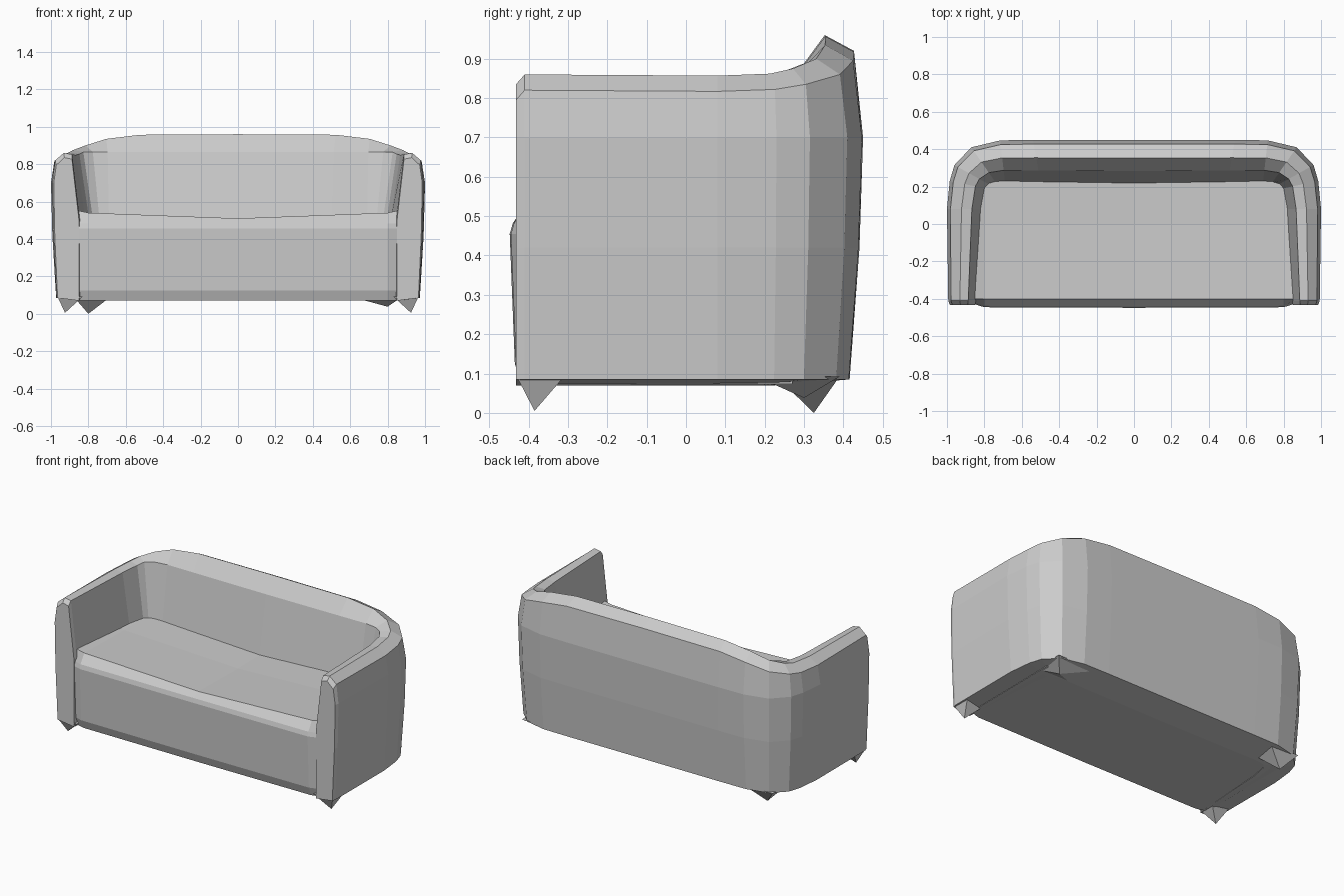
import bpy, bmesh
from mathutils import Vector

if "Cube" in bpy.data.objects:
    bpy.data.objects.remove(bpy.data.objects["Cube"])

fabric = bpy.data.materials.new("grey fabric")
fabric.diffuse_color = (0.6, 0.6, 0.6, 1)
fabric.use_nodes = True
fabric.node_tree.nodes["Principled BSDF"].inputs["Base Color"].default_value = fabric.diffuse_color


def finish(name, bm):
    bmesh.ops.recalc_face_normals(bm, faces=bm.faces)
    mesh = bpy.data.meshes.new(name)
    bm.to_mesh(mesh)
    bm.free()
    mesh.materials.append(fabric)
    obj = bpy.data.objects.new(name, mesh)
    bpy.context.collection.objects.link(obj)
    return obj


def loft(name, rings):
    """Skin a row of closed rings and cap both ends."""
    bm = bmesh.new()
    rows = [[bm.verts.new(p) for p in ring] for ring in rings]
    n = len(rows[0])
    for a, b in zip(rows, rows[1:]):
        for i in range(n):
            j = (i + 1) % n
            bm.faces.new((a[i], a[j], b[j], b[i]))
    bm.faces.new(rows[0])
    bm.faces.new(rows[-1])
    return finish(name, bm)


# Arms and backrest: one padded section swept round a U
# station: outer x, outer y, inner x, inner y, top height
stations = [
    (0.985, -0.432, 0.850, -0.432, 0.835),
    (0.993, -0.410, 0.845, -0.410, 0.860),
    (1.000, 0.080, 0.815, 0.080, 0.857),
    (0.985, 0.230, 0.795, 0.190, 0.862),
    (0.960, 0.315, 0.775, 0.212, 0.875),
    (0.870, 0.410, 0.740, 0.222, 0.900),
    (0.715, 0.447, 0.690, 0.225, 0.935),
    (0.540, 0.450, 0.500, 0.222, 0.957),
    (0.000, 0.450, 0.000, 0.218, 0.960),
]


def shell_ring(ox, oy, ix, iy, top):
    outer, inner = Vector((ox, oy)), Vector((ix, iy))
    section = [(0.15, 0.085), (0.04, 0.42), (0.0, 0.70), (0.10, top - 0.04),
               (0.42, top), (0.72, min(top - 0.008, 0.865)),
               (1.0, 0.50), (1.0, 0.07)]
    return [(*outer.lerp(inner, t), z) for t, z in section]


mirrored = [(-a, b, -c, d, e) for a, b, c, d, e in reversed(stations[:-1])]
loft("arms_and_backrest", [shell_ring(*s) for s in stations + mirrored])

# Seat and front panel: side profile lofted across the width, ends tucked into the arms
profile = [(-0.415, 0.070), (-0.435, 0.125), (-0.448, 0.455), (-0.440, 0.482),
           (-0.400, 0.510), (0.0, 0.502), (0.27, 0.505), (0.27, 0.074)]


def seat_ring(x, tuck, rise):
    return [(x, y + (tuck if y < -0.41 else 0), z + (rise if z > 0.49 else 0))
            for y, z in profile]


loft("seat_base", [seat_ring(*s) for s in
                   [(-0.87, 0.025, 0.045), (-0.80, 0.003, 0.030), (0, 0, 0),
                    (0.80, 0.003, 0.030), (0.87, 0.025, 0.045)]])


# Feet: inverted pyramids pulled down from the underside corners
def foot(name, x, y, z, x0, x1, y0, y1):
    bm = bmesh.new()
    tip = bm.verts.new((x, y, z))
    rim = [bm.verts.new((px, py, 0.092)) for px, py in
           ((x0, y0), (x1, y0), (x1, y1), (x0, y1))]
    bm.faces.new(rim)
    for i in range(4):
        bm.faces.new((rim[i], rim[(i + 1) % 4], tip))
    return finish(name, bm)


for side, label in ((-1, "left"), (1, "right")):
    foot("front_foot_" + label, side * 0.925, -0.385, 0.005,
         side * 0.965, side * 0.83, -0.430, -0.31)
foot("back_foot_left", -0.80, 0.325, 0.0, -0.88, -0.68, 0.23, 0.39)
foot("back_corner_right", 0.80, 0.30, 0.038, 0.88, 0.60, 0.18, 0.39)
